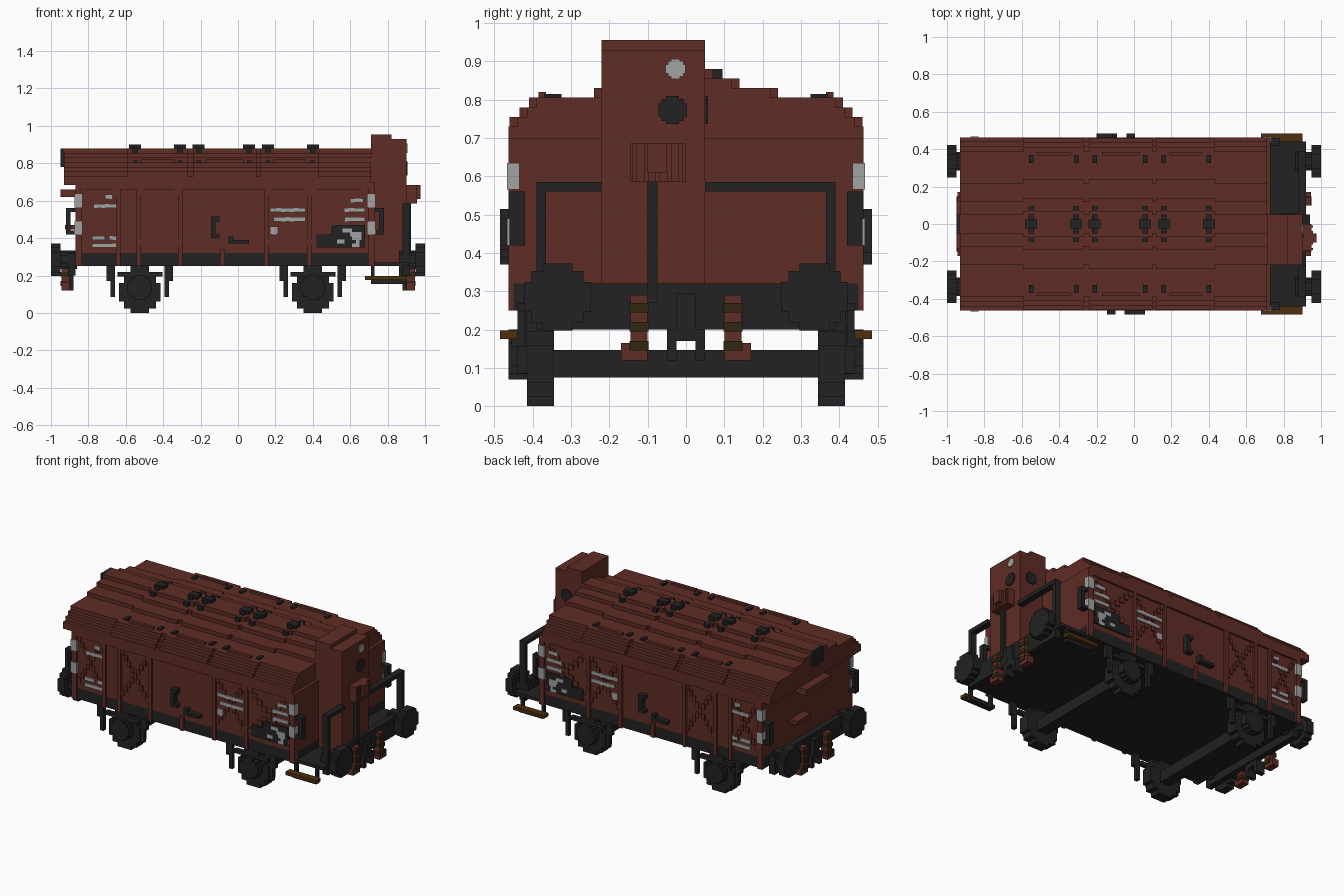
import bpy
import bmesh

default_cube = bpy.data.objects.get("Cube")
if default_cube:
    bpy.data.objects.remove(default_cube, do_unlink=True)


def make_material(name, colour):
    material = bpy.data.materials.new(name)
    material.use_nodes = True
    material.diffuse_color = (*colour, 1)
    material.node_tree.nodes["Principled BSDF"].inputs["Base Color"].default_value = (*colour, 1)
    return material


oxide_red = make_material("oxide red", (.115, .026, .018))
charcoal = make_material("charcoal", (.016, .016, .016))
pale_grey = make_material("pale grey", (.36, .36, .36))
wood_brown = make_material("wood brown", (.075, .028, .005))
dark_olive = make_material("dark olive", (.03, .02, .006))


def flip(box):
    """Mirror a box to the other side of the wagon."""
    x0, x1, y0, y1, z0, z1 = box
    return (x0, x1, -y1, -y0, z0, z1)


def build(name, material, boxes, both_sides=False):
    """Join boxes given as (x0, x1, y0, y1, z0, z1) into one object."""
    boxes = list(boxes)
    if both_sides:
        boxes += [flip(box) for box in boxes]
    bm = bmesh.new()
    for x0, x1, y0, y1, z0, z1 in boxes:
        cube = bmesh.ops.create_cube(bm, size=1)
        for vert in cube["verts"]:
            vert.co.x = x1 if vert.co.x > 0 else x0
            vert.co.y = y1 if vert.co.y > 0 else y0
            vert.co.z = z1 if vert.co.z > 0 else z0
    mesh = bpy.data.meshes.new(name)
    bm.to_mesh(mesh)
    bm.free()
    mesh.materials.append(material)
    obj = bpy.data.objects.new(name, mesh)
    bpy.context.collection.objects.link(obj)
    return obj


def extrude_profile(name, material, half, x0, x1):
    """Extrude a symmetric (y, z) half profile along the wagon."""
    outline = half + [(-y, z) for y, z in reversed(half)]
    bm = bmesh.new()
    face = bm.faces.new([bm.verts.new((x0, y, z)) for y, z in outline])
    result = bmesh.ops.extrude_face_region(bm, geom=[face])
    moved = [item for item in result["geom"] if isinstance(item, bmesh.types.BMVert)]
    bmesh.ops.translate(bm, vec=(x1 - x0, 0, 0), verts=moved)
    bmesh.ops.recalc_face_normals(bm, faces=bm.faces)
    mesh = bpy.data.meshes.new(name)
    bm.to_mesh(mesh)
    bm.free()
    mesh.materials.append(material)
    obj = bpy.data.objects.new(name, mesh)
    bpy.context.collection.objects.link(obj)


def stepped_disc(radius):
    """Half extents of the boxes that form a stepped disc."""
    return [(radius, radius * .45), (radius * .78, radius * .78), (radius * .45, radius)]


def disc_along_x(x0, x1, y, z, radius):
    return [(x0, x1, y - a, y + a, z - b, z + b) for a, b in stepped_disc(radius)]


def disc_along_y(x, z, y0, y1, radius):
    return [(x - a, x + a, y0, y1, z - b, z + b) for a, b in stepped_disc(radius)]


BACK, FRONT = -.87, .73      # ends of the body along x
MIDDLE = (BACK + FRONT) / 2
WALL, RIB = .45, .463        # half widths of the wall and its ribs
SILL, FLOOR = .25, .32

# Body and chassis
build("body", oxide_red, [(BACK, FRONT, -WALL, WALL, FLOOR, .7)])
build("chassis", charcoal, [(BACK, FRONT, -WALL, WALL, SILL, FLOOR)])
build("end_platform", charcoal, [(FRONT, .92, -.44, .44, SILL, .27)])
build("end_beams", charcoal, [(.88, .92, -.39, .39, .2, FLOOR), (-.91, BACK, -.39, .39, .2, FLOOR)])

# Stepped roof
steps = [(.05, .88), (.12, .855), (.22, .83), (.39, .805), (.415, .78), (.44, .755), (RIB, .73)]


def roof_profile(spread):
    half = []
    for (y, z), (_, lower) in zip(steps, steps[1:] + [(0, .685)]):
        edge = min(y + spread, RIB)
        half += [(edge, z), (edge, lower)]
    return [point for i, point in enumerate(half) if point not in half[:i]]


extrude_profile("roof", oxide_red, roof_profile(0), -.93, .71)
hatches = [(-.59, -.27), (-.24, .1), (.12, .43)]
for number, (x0, x1) in enumerate(hatches):
    extrude_profile(f"roof_hatch_{number}", oxide_red, roof_profile(.02), x0, x1)
    build(f"hatch_grip_{number}", oxide_red,
          [(x0 + .07, x1 - .07, .365, .385, .8, .82)], True)

# Roof hinges and latches
hinges = [-.55, -.31, -.21, .06, .16, .4]
for x in hinges:
    build("ridge_hinge", charcoal, [(x - .032, x + .032, -.025, .025, .87, .9)])
    build("hinge_arms", charcoal, [(x - .015, x + .015, .025, .05, .87, .89),
                                   (x - .015, x + .015, .06, .095, .84, .88)], True)
    build("roof_latch", charcoal, [(x - .012, x + .012, .325, .37, .79, .815)], True)

# Wall ribs, top rail and corner posts
ribs = [-.64, -.53, -.31, .15, .38]
build("wall_ribs", oxide_red, [(x - .012, x + .012, .44, RIB, SILL, .68) for x in ribs], True)
build("lower_rib", oxide_red, [(MIDDLE - .025, MIDDLE, .44, RIB, SILL, FLOOR + .02)], True)
posts = [(BACK, BACK + .035), (FRONT - .035, FRONT)]
build("corner_posts", oxide_red, [(*post, .43, RIB, SILL, .7) for post in posts], True)
build("top_rail", oxide_red, [(BACK, FRONT, .43, RIB, .66, .7)], True)
build("post_bands", pale_grey, [(x0 - .004, x1 + .004, .435, .467, z, z + .07)
                                for x0, x1 in posts for z in (.42, .565)], True)

# Stepped cross braces
COUNT = 9
panels = [(-.83, -.65), (-.52, -.32), (.16, .37), (.39, .69)]
braces = []
for x0, x1 in panels:
    width, height = (x1 - x0) / COUNT, .3 / COUNT
    for i in range(COUNT):
        for j in (i, COUNT - 1 - i):
            braces.append((x0 + i * width, x0 + (i + 1) * width, .44, .457,
                           .36 + j * height, .36 + (j + 1) * height))
build("cross_braces", oxide_red, braces, True)

# Painted marks: (x, z, width) strips on thin plates
strips = [(-.71, .61, .04), (-.77, .56, .12), (-.78, .39, .07), (-.69, .39, .05), (-.78, .35, .15),
          (.17, .54, .19), (.19, .49, .17), (.17, .44, .04), (.17, .42, .04),
          (.6, .59, .07), (.57, .54, .11), (.57, .49, .11)]
build("wall_marks", pale_grey, [(x, x + w, WALL, .459, z, z + .022) for x, z, w in strips], True)
build("dark_board", charcoal, [(.42, .68, WALL, .459, .35, .42), (.5, .68, WALL, .459, .42, .47)], True)
scribbles = [(.53, .37, .04), (.56, .43, .05), (.6, .41, .06), (.61, .39, .05), (.61, .35, .04), (.63, .37, .02)]
build("board_marks", pale_grey, [(x, x + w, WALL, .462, z, z + .022) for x, z, w in scribbles], True)

# Door handle and latch, turned around for the far side
handle = [(-.145, -.12, WALL, .485, .4, .515), (-.12, -.1, WALL, .485, .4, .42),
          (-.12, -.1, WALL, .485, .49, .515), (-.05, .06, WALL, .485, .37, .39),
          (-.05, -.025, WALL, .485, .39, .41)]
build("near_door_handle", charcoal, [flip(box) for box in handle])
build("far_door_handle", charcoal,
      [(2 * MIDDLE - x1, 2 * MIDDLE - x0, *rest) for x0, x1, *rest in handle])

# Corner grab handles
for end, out in ((BACK, -.05), (FRONT, .05)):
    near, far = sorted((end, end + out))
    bar = sorted((end + out, end + out / 2))
    build("grab_handle", charcoal, [(*bar, .42, .46, .42, .56), (near, far, .42, .46, .42, .44),
                                    (near, far, .42, .46, .54, .56)], True)

# Brake cabin with windows and a slatted box
build("brake_cabin", oxide_red, [(.71, .9, -.22, .05, .27, .93), (.71, .82, -.22, .05, .93, .955)])
build("cabin_lamp", pale_grey, disc_along_x(.9, .907, -.027, .88, .026))
build("cabin_window", charcoal, disc_along_x(.9, .907, -.035, .773, .037))
build("cabin_side_window", charcoal, disc_along_y(.82, .773, .05, .057, .037))
build("slatted_box", oxide_red, [(.9, .95, -.145, 0, .585, .685), (.95, .975, -.1, -.05, .61, .685)])
build("box_slats", oxide_red, [(.9, .957, y / 100, y / 100 + .012, .585, .685) for y in range(-14, 0, 3)])

# Platform railing
build("railing", charcoal, [(.88, .92, .365, .39, .27, .585), (.88, .92, .05, .39, .56, .585)])
build("near_railing", charcoal, [(.88, .92, -.39, -.365, .27, .585), (.88, .92, -.39, -.22, .56, .585)])
build("brake_rod", charcoal, [(.9, .925, -.1, -.075, .27, .585)])

# Details on the plain end
build("end_shelves", oxide_red, [(-.95, BACK, -.13, .12, .62, .66), (-.925, BACK, .04, .18, .445, .47)])
build("roof_end_bracket", charcoal, [(-.95, -.925, -.05, .05, .78, .88)])

# Buffers, hoses and couplings
for end in (-1, 1):
    head = sorted((end, end * .95))
    shaft = sorted((end * .95, end * .86))
    buffer = disc_along_x(*head, .335, .285, .087)
    buffer += disc_along_x(*shaft, .335, .285, .05)
    build("buffers", charcoal, buffer, True)
    hose = sorted((end * .9, end * .945))
    build("hoses", oxide_red, [(*hose, .1, .145, .12, .29), (*hose, .1, .17, .12, .165)], True)
    band = sorted((end * .895, end * .95))
    build("hose_bands", dark_olive,
          [(*band, .098, .147, z, z + .025) for z in (.145, .195, .245)], True)
    link = sorted((end * .88, end * .94))
    build("coupling", charcoal, [(*link, -.05, .05, .17, .2), (*link, -.025, .025, .2, .295)])
    build("coupling_sides", charcoal, [(*link, .025, .05, .12, .17)], True)

# Wheels, axles and springs
for x in (-.525, .4):
    build("wheels", charcoal, disc_along_y(x, .11, .345, .415, .11), True)
    build("axle", charcoal, [(x - .036, x + .036, -.35, .35, .075, .147)])
    build("axle_boxes", charcoal, disc_along_y(x, .135, .41, RIB, .065), True)
    springs = [(x - .12, x + .12, .415, .44, .195, .22), (x - .05, x + .05, .4, .44, .2, SILL)]
    for side in (-1, 1):
        centre = x + side * .155
        inner = x + side * .145
        springs += [(centre - .022, centre + .022, .415, .44, .17, SILL),
                    (inner - .012, inner + .012, .415, .44, .085, .17)]
    build("springs", charcoal, springs, True)

# Foot steps
build("foot_steps", wood_brown, [(.68, .9, .44, .485, .175, .197)], True)
build("step_hangers", charcoal, [(.71, .73, .42, .44, .155, SILL), (.86, .88, .42, .44, .155, SILL),
                                 (.71, .88, .42, .455, .155, .175)], True)
